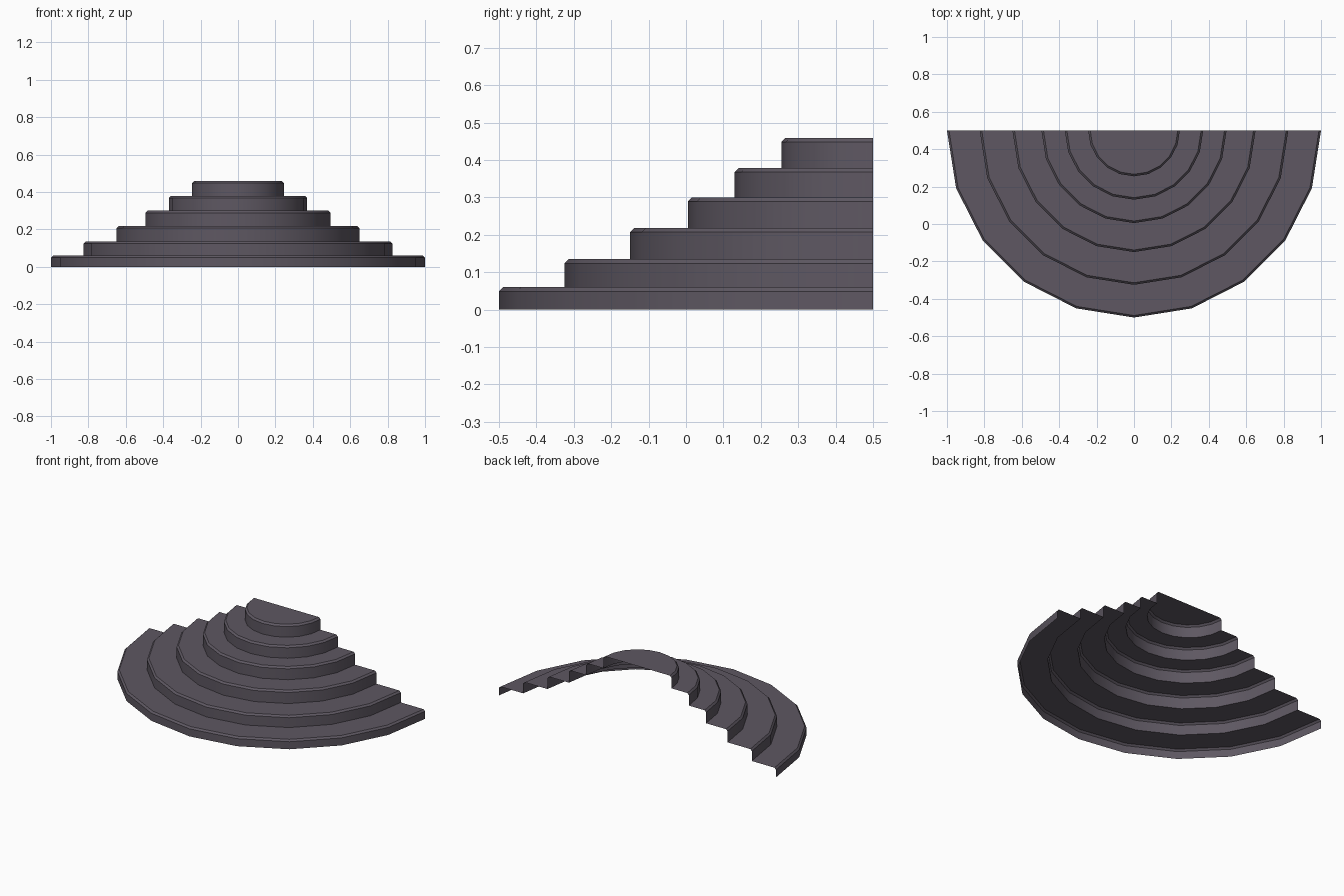
import bpy
import bmesh
from math import cos, sin, pi

cube = bpy.data.objects.get("Cube")
if cube:
    bpy.data.objects.remove(cube, do_unlink=True)

# Stone colour
stone = bpy.data.materials.new("grey_purple_stone")
stone.use_nodes = True
colour = (0.112, 0.097, 0.122, 1)
stone.diffuse_color = colour
bsdf = stone.node_tree.nodes["Principled BSDF"]
bsdf.inputs["Base Color"].default_value = colour
bsdf.inputs["Roughness"].default_value = 0.8

SIDES = 10       # flat sides in each half circle
BACK_Y = 0.5     # open back plane, centre of every arc
BEVEL = 0.011    # chamfer on each nosing


def half_lathe(name, profile, cap=False):
    """Sweep (radius, height) points round the front half circle."""
    bm = bmesh.new()
    rings = []
    for r, z in profile:
        angles = [pi + pi * i / SIDES for i in range(SIDES + 1)]
        rings.append([bm.verts.new((r * cos(a), BACK_Y + r * sin(a), z)) for a in angles])
    for low, high in zip(rings, rings[1:]):
        for i in range(SIDES):
            bm.faces.new((low[i], low[i + 1], high[i + 1], high[i]))
    if cap:
        bm.faces.new(rings[-1])
    mesh = bpy.data.meshes.new(name)
    bm.to_mesh(mesh)
    bm.free()
    mesh.materials.append(stone)
    obj = bpy.data.objects.new(name, mesh)
    bpy.context.collection.objects.link(obj)
    return obj


# Steps: riser, chamfered nosing and tread reaching the next riser
radii = [1.0, 0.825, 0.65, 0.495, 0.37, 0.245]
tops = [0.06, 0.135, 0.218, 0.3, 0.379, 0.459]
steps = []
for i, (r, top) in enumerate(zip(radii, tops)):
    base = tops[i - 1] if i else 0
    profile = [(r, base), (r, top - BEVEL), (r - BEVEL, top)]
    last = i == len(radii) - 1
    if not last:
        profile.append((radii[i + 1], top))
    name = "top_landing" if last else f"step_{i + 1}"
    steps.append(half_lathe(name, profile, cap=last))

# Smooth round the arcs, sharp at the nosings
bpy.ops.object.select_all(action="DESELECT")
for obj in steps:
    obj.select_set(True)
bpy.context.view_layer.objects.active = steps[0]
bpy.ops.object.shade_smooth_by_angle(angle=pi / 6)
